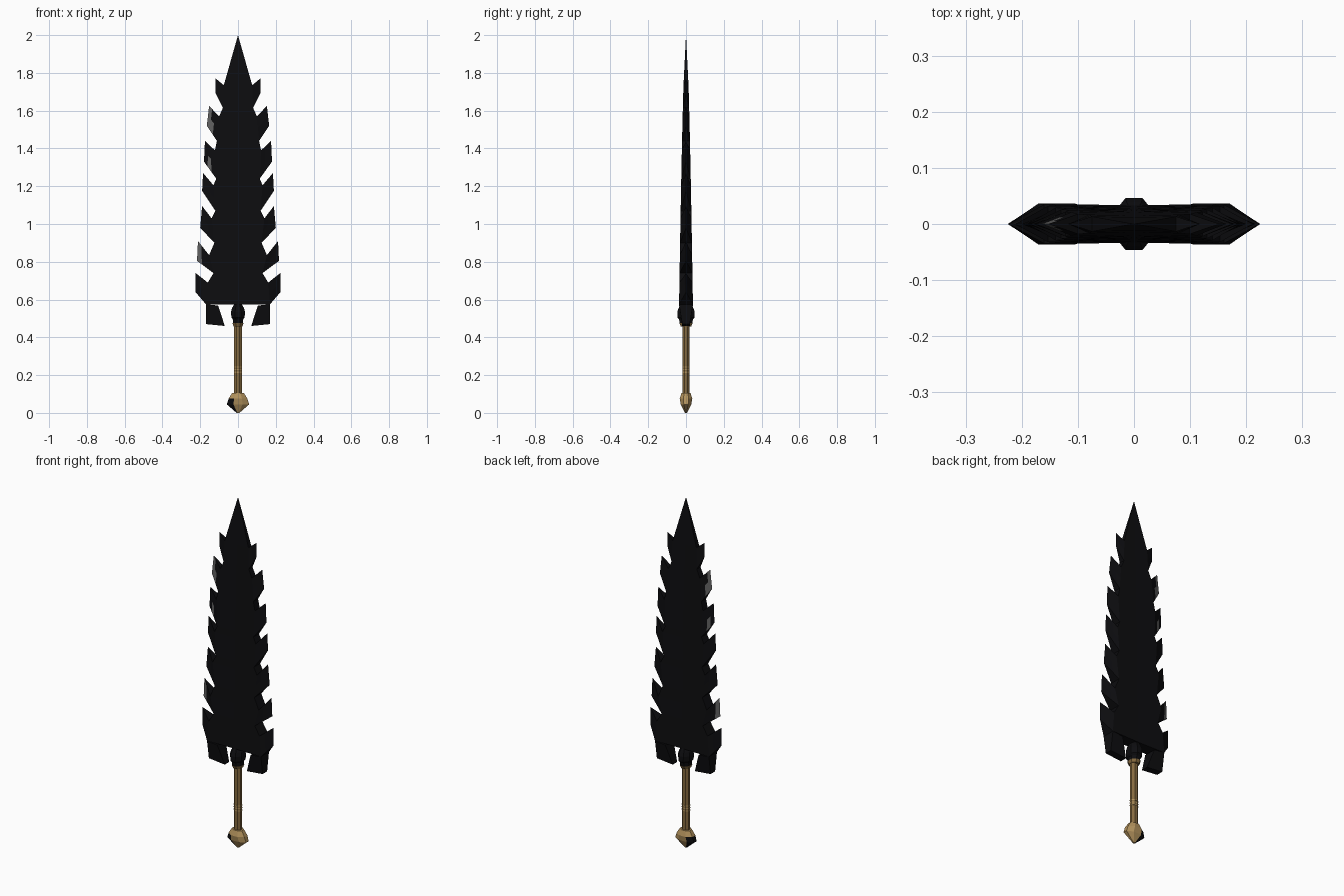
import bpy, bmesh, math
from mathutils import Vector

cube = bpy.data.objects.get("Cube")
if cube:
    bpy.data.objects.remove(cube)


def material(name, rgb, rough=0.7):
    m = bpy.data.materials.new(name)
    m.use_nodes = True
    m.diffuse_color = (*rgb, 1)
    bsdf = m.node_tree.nodes["Principled BSDF"]
    bsdf.inputs["Base Color"].default_value = (*rgb, 1)
    bsdf.inputs["Roughness"].default_value = rough
    return m


BLACK = material("black steel", (0.004, 0.004, 0.005))
GREY = material("worn grey", (0.12, 0.12, 0.12))
BRONZE = material("bronze grip", (0.24, 0.145, 0.05))
GOLD = material("pale gold", (0.45, 0.29, 0.11))


def finish(name, bm, mats):
    bmesh.ops.recalc_face_normals(bm, faces=bm.faces)
    me = bpy.data.meshes.new(name)
    bm.to_mesh(me)
    bm.free()
    for m in mats:
        me.materials.append(m)
    ob = bpy.data.objects.new(name, me)
    bpy.context.collection.objects.link(ob)
    return ob


def loft(name, rings, sides, mats, rule=None):
    """Stack of elliptical rings given as (z, x radius, y radius)."""
    bm = bmesh.new()
    loops = []
    for z, rx, ry in rings:
        loops.append([bm.verts.new((rx * math.cos(a), ry * math.sin(a), z))
                      for a in (math.tau * (i + 0.5) / sides for i in range(sides))])
    for a, b in zip(loops, loops[1:]):
        for i in range(sides):
            j = (i + 1) % sides
            bm.faces.new((a[i], a[j], b[j], b[i]))
    bm.faces.new(loops[0])
    bm.faces.new(loops[-1])
    bmesh.ops.recalc_face_normals(bm, faces=bm.faces)
    if rule:
        for f in bm.faces:
            f.material_index = rule(f)
    return finish(name, bm, mats)


# Serrated blade: each tooth is upper root, upper tip, lower tip, lower root (x, z)
TEETH = [
    ((0.075, 1.735), (0.118, 1.77), (0.118, 1.69), (0.08, 1.615)),
    ((0.10, 1.57), (0.153, 1.625), (0.165, 1.52), (0.112, 1.44)),
    ((0.122, 1.39), (0.175, 1.44), (0.18, 1.33), (0.115, 1.24)),
    ((0.13, 1.205), (0.185, 1.27), (0.19, 1.175), (0.12, 1.07)),
    ((0.14, 1.03), (0.19, 1.095), (0.20, 0.98), (0.125, 0.90)),
    ((0.153, 0.835), (0.212, 0.91), (0.217, 0.805), (0.13, 0.74)),
    ((0.16, 0.69), (0.224, 0.74), (0.225, 0.64), (0.17, 0.575)),
]
U_STEPS, V_STEPS = (0, 0.4, 0.7, 1), (0, 0.5, 1)
# Worn cells (tooth, column, row) on the right-hand edge
WORN = {(1, 2, 0), (1, 2, 1), (1, 1, 1), (2, 1, 1), (5, 2, 0), (5, 2, 1)}


def thickness(z):
    return 0.037 * (max(0, 2 - z) / 1.45) ** 0.6


def blade_faces():
    """Yield front faces of the left half as (points, worn flag)."""
    edge = [Vector((0, 2))]
    for t, tooth in enumerate(TEETH):
        ru, tu, tl, rl = map(Vector, tooth)

        def point(u, v):
            p = ru.lerp(rl, v).lerp(tu.lerp(tl, v), u)
            return (p.x, -thickness(p.y) * (1 - u), p.y)

        for i in range(3):
            for j in range(2):
                u0, u1 = U_STEPS[i:i + 2]
                v0, v1 = V_STEPS[j:j + 2]
                yield [point(u0, v0), point(u1, v0), point(u1, v1), point(u0, v1)], (t, i, j) in WORN
        edge += [ru, ru.lerp(rl, 0.5), rl]
    # Slightly hollow body between the tooth roots
    for a, b in zip(edge, edge[1:]):
        pts = [(0, -0.9 * thickness(a.y), a.y), (a.x, -thickness(a.y), a.y),
               (b.x, -thickness(b.y), b.y), (0, -0.9 * thickness(b.y), b.y)]
        yield (pts[1:] if a.x == 0 else pts), False
    # Hooked heel
    h = thickness(0.575)
    yield [(0.17, -h, 0.575), (0.17, -0.02, 0.47), (0.07, -0.02, 0.46), (0.105, -h, 0.568)], False


bm = bmesh.new()
for pts, worn in blade_faces():
    for side in (1, -1):
        f = bm.faces.new([bm.verts.new((x * side, y, z)) for x, y, z in pts])
        f.material_index = int(worn and side < 0)
bmesh.ops.remove_doubles(bm, verts=bm.verts, dist=0.0001)
# Mirror to the back, then wall the open border
rim = [e for e in bm.edges if e.is_boundary]
back = {v: bm.verts.new((v.co.x, -v.co.y, v.co.z)) for v in list(bm.verts)}
for f in list(bm.faces):
    bm.faces.new([back[v] for v in f.verts]).material_index = f.material_index
for e in rim:
    a, b = e.verts
    bm.faces.new((a, b, back[b], back[a]))
bmesh.ops.remove_doubles(bm, verts=bm.verts, dist=0.0001)
bmesh.ops.dissolve_degenerate(bm, edges=bm.edges, dist=0.0001)
finish("blade", bm, [BLACK, GREY])

# Collar where the blade meets the grip
loft("collar", [(0.475, 0.030, 0.036), (0.495, 0.030, 0.040), (0.505, 0.038, 0.050),
                (0.535, 0.040, 0.050), (0.555, 0.034, 0.042), (0.575, 0.022, 0.032)], 8, [BLACK])
loft("collar_base", [(0.458, 0.026, 0.030), (0.475, 0.032, 0.038)], 8, [BRONZE])

# Grip with a thin decorated band
loft("grip", [(0.09, 0.023, 0.019), (0.47, 0.023, 0.019)], 8, [BRONZE])
for i in range(3):
    z = 0.212 + i * 0.014
    loft(f"grip_band_{i + 1}", [(z, 0.0238, 0.0198), (z + 0.006, 0.0238, 0.0198)], 8, [GOLD])

# Faceted pommel, blackened on its lower right-hand facets
loft("pommel", [(0.0, 0.008, 0.006), (0.045, 0.064, 0.030), (0.075, 0.054, 0.036),
                (0.105, 0.034, 0.026)], 8, [GOLD, BLACK],
     lambda f: int(f.normal.x < -0.3 and f.calc_center_median().z < 0.085
                   and f.calc_center_median().x < -0.02))
